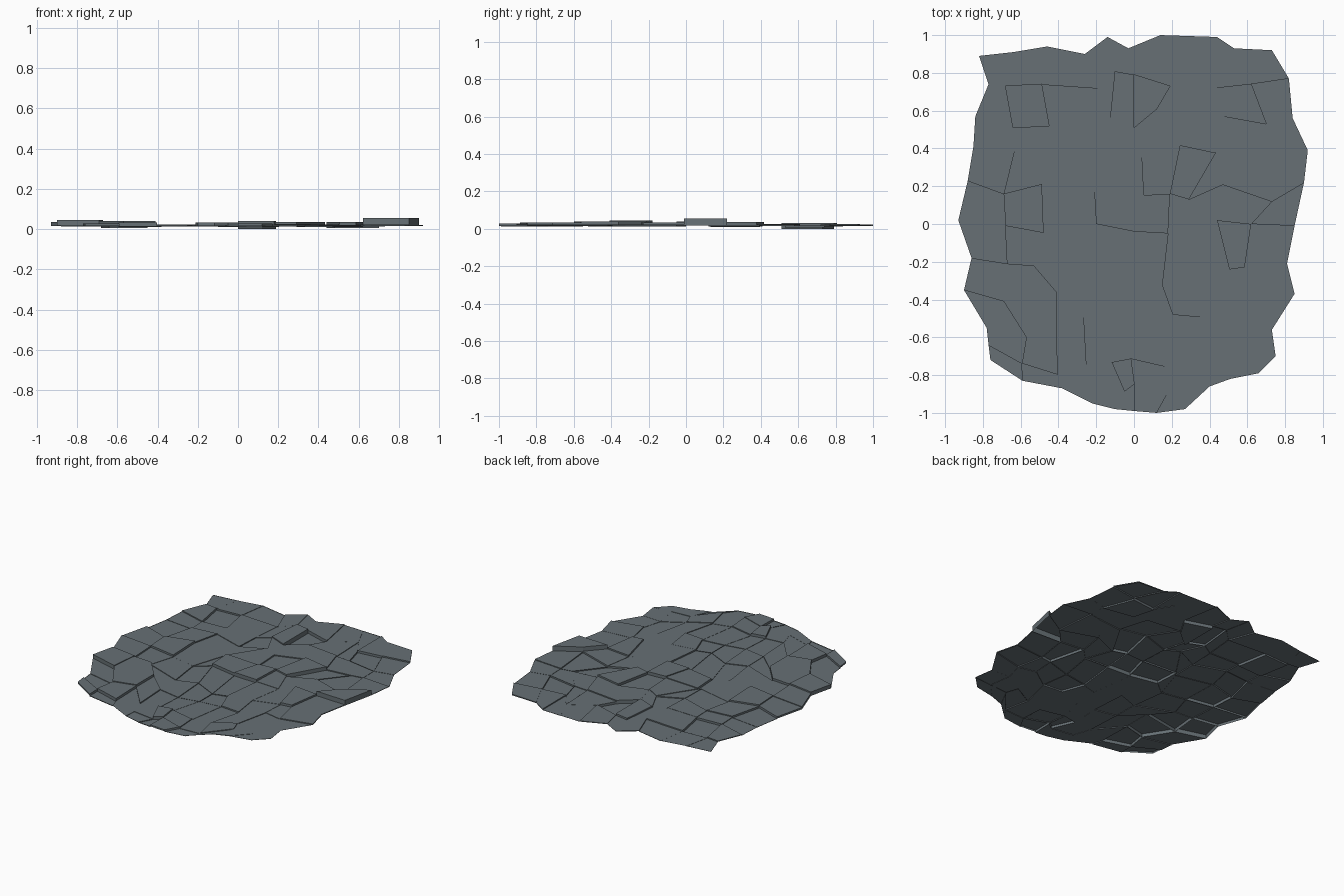
import bpy, bmesh, random
from mathutils import Vector

if "Cube" in bpy.data.objects:
    bpy.data.objects.remove(bpy.data.objects["Cube"])

random.seed(7)
N = 10          # slabs per side
BASE = 0.017    # level of the joints between slabs

# Ragged outline: four sides of the patch, corner to corner
back = [(-.82, .89), (-.64, .91), (-.46, .94), (-.26, .90), (-.14, .99), (-.03, .93),
        (.14, 1.0), (.29, .995), (.44, .99), (.53, .93), (.73, .92)]
front = [(-.76, -.72), (-.59, -.83), (-.38, -.87), (-.22, -.95), (-.10, -.98), (0, -.99),
         (.12, -1.0), (.27, -.98), (.40, -.86), (.51, -.82), (.66, -.79)]
left = [back[0], (-.77, .74), (-.84, .57), (-.85, .41), (-.88, .23), (-.93, .02),
        (-.86, -.18), (-.90, -.35), (-.78, -.55), (-.77, -.64), front[0]]
right = [back[-1], (.82, .77), (.84, .56), (.92, .39), (.90, .22), (.85, -.01),
         (.81, -.21), (.85, -.37), (.73, -.56), (.75, -.70), front[-1]]
back, front, left, right = ([Vector(p) for p in s] for s in (back, front, left, right))

# Corners of the most prominent slabs, by (column, row)
corners = {
    (9, 4): (.73, .12), (9, 5): (.62, 0), (8, 4): (.47, .21), (8, 5): (.44, .02),
    (1, 6): (-.67, -.21), (1, 7): (-.69, -.41), (2, 6): (-.53, -.22), (2, 7): (-.41, -.36),
    (1, 8): (-.57, -.60), (2, 8): (-.41, -.56), (1, 1): (-.68, .73), (2, 1): (-.49, .74),
    (1, 2): (-.64, .51), (2, 2): (-.45, .52), (5, 1): (0, .79), (6, 1): (.19, .73),
    (5, 2): (0, .51), (6, 2): (.12, .61), (8, 1): (.44, .72), (9, 1): (.62, .74),
    (8, 2): (.48, .57), (9, 2): (.70, .53), (4, 5): (-.20, 0), (5, 5): (0, -.04),
    (6, 5): (.18, -.05), (7, 5): (.36, -.06), (4, 4): (-.21, .17), (6, 4): (.19, .16),
    (7, 4): (.29, .13), (1, 5): (-.68, -.01), (1, 4): (-.69, .16),
}

# Slabs clearly raised or sunken; the rest sit near the joint level
heights = {
    (9, 4): .055, (0, 6): .045, (1, 6): .040, (0, 5): .035, (1, 7): .040, (1, 4): .038,
    (4, 4): .034, (5, 4): .040, (6, 4): .026, (8, 5): .035, (1, 8): .034, (4, 8): .034,
    (5, 9): .028, (0, 9): .028, (0, 4): .030, (1, 3): .028, (4, 1): .032, (4, 3): .028,
    (6, 3): .036, (5, 1): 0, (1, 1): .006, (8, 1): .006, (7, 3): .010,
}


def grid_point(i, j):
    """Blend the four sides into the interior and jitter it."""
    u, v = i / N, j / N
    p = (back[i] * (1 - v) + front[i] * v + left[j] * (1 - u) + right[j] * u
         - (back[0] * (1 - u) + back[N] * u) * (1 - v)
         - (front[0] * (1 - u) + front[N] * u) * v)
    if 0 < i < N and 0 < j < N:
        p = p + Vector((random.uniform(-.035, .035), random.uniform(-.035, .035)))
    return Vector(corners.get((i, j), p))


pts = {(i, j): grid_point(i, j) for j in range(N + 1) for i in range(N + 1)}

# Slabs: a flat top on each cell, with side walls to the joint level
bm = bmesh.new()
for j in range(N):
    for i in range(N):
        h = heights.get((i, j), random.uniform(.012, .025))
        loop = [pts[k] for k in ((i, j), (i, j + 1), (i + 1, j + 1), (i + 1, j))]
        top = [bm.verts.new((p.x, p.y, h)) for p in loop]
        low = [bm.verts.new((p.x, p.y, BASE)) for p in loop]
        bm.faces.new(top)
        for a in range(4):
            b = (a + 1) % 4
            quad = [low[a], low[b], top[b], top[a]]
            bm.faces.new(quad if h > BASE else quad[::-1])

mesh = bpy.data.meshes.new("stone_paving")
bm.to_mesh(mesh)
bm.free()

stone = bpy.data.materials.new("slate grey")
stone.diffuse_color = (.135, .163, .178, 1)
stone.use_nodes = True
stone.node_tree.nodes["Principled BSDF"].inputs["Base Color"].default_value = stone.diffuse_color
mesh.materials.append(stone)
paving = bpy.data.objects.new("stone_paving", mesh)
bpy.context.collection.objects.link(paving)
